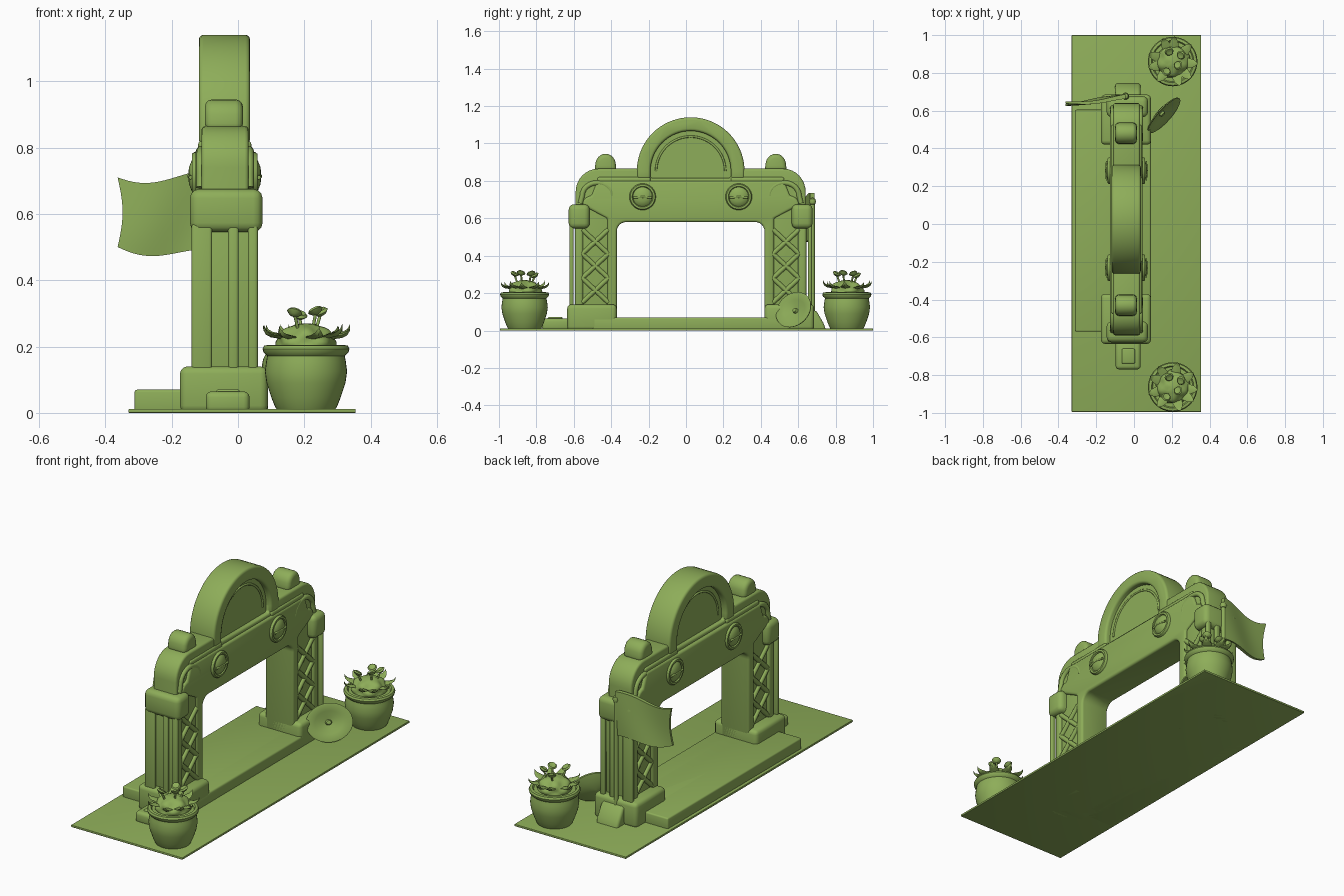
import bpy, bmesh, math, random
from mathutils import Vector, Matrix

if "Cube" in bpy.data.objects:
    bpy.data.objects.remove(bpy.data.objects["Cube"])

random.seed(4)
CY = 0.025  # symmetry line of the gateway
green = bpy.data.materials.new("leaf green")
green.diffuse_color = (0.27, 0.42, 0.10, 1)
green.use_nodes = True
green.node_tree.nodes["Principled BSDF"].inputs["Base Color"].default_value = green.diffuse_color


def finish(name, bm, bevel=0.0, seg=3):
    bmesh.ops.recalc_face_normals(bm, faces=bm.faces)
    if bevel:
        edges = [e for e in bm.edges if len(e.link_faces) == 2 and e.calc_face_angle() > 0.7]
        bmesh.ops.bevel(bm, geom=edges, offset=bevel, segments=seg, profile=0.5,
                        affect='EDGES', clamp_overlap=True)
    me = bpy.data.meshes.new(name)
    bm.to_mesh(me)
    bm.free()
    me.materials.append(green)
    ob = bpy.data.objects.new(name, me)
    bpy.context.collection.objects.link(ob)
    return ob


def box(name, x, y, z, bevel=0.015):
    bm = bmesh.new()
    bmesh.ops.create_cube(bm, size=1)
    y = sorted(y)
    for v in bm.verts:
        v.co = [a[0] + (c + 0.5) * (a[1] - a[0]) for a, c in zip((x, y, z), v.co)]
    return finish(name, bm, bevel)


def prism(name, outline, x0, x1, bevel=0.015):
    """Extrude a (y, z) outline along x."""
    bm = bmesh.new()
    f = bm.faces.new([bm.verts.new((x0, CY + y, z)) for y, z in outline])
    r = bmesh.ops.extrude_face_region(bm, geom=[f])
    bmesh.ops.translate(bm, vec=(x1 - x0, 0, 0),
                        verts=[v for v in r['geom'] if isinstance(v, bmesh.types.BMVert)])
    return finish(name, bm, bevel)


def arc(cy, cz, ry, rz, a0, a1, n):
    return [(cy + ry * math.cos(math.radians(a0 + (a1 - a0) * i / n)),
             cz + rz * math.sin(math.radians(a0 + (a1 - a0) * i / n))) for i in range(n + 1)]


def mirror(half):
    return half + [(-y, z) for y, z in reversed(half)]


def lathe(name, profile, matrix, n=32):
    bm = bmesh.new()
    rings = []
    for r, z in profile:
        rings.append([bm.verts.new((r * math.cos(2 * math.pi * i / n),
                                    r * math.sin(2 * math.pi * i / n), z)) for i in range(n)])
    for a, b in zip(rings, rings[1:]):
        for i in range(n):
            bm.faces.new((a[i], a[(i + 1) % n], b[(i + 1) % n], b[i]))
    bm.faces.new(rings[0])
    bm.faces.new(rings[-1])
    bm.transform(matrix)
    return finish(name, bm)


def tube(name, pts, r):
    cu = bpy.data.curves.new(name, 'CURVE')
    cu.dimensions = '3D'
    cu.bevel_depth = r
    cu.bevel_resolution = 3
    cu.use_fill_caps = True
    sp = cu.splines.new('POLY')
    sp.points.add(len(pts) - 1)
    for p, c in zip(sp.points, pts):
        p.co = (*c, 1)
    cu.materials.append(green)
    ob = bpy.data.objects.new(name, cu)
    bpy.context.collection.objects.link(ob)
    return ob


# Ground slab and raised walkway
box("ground_slab", (-0.33, 0.355), (-0.995, 1.0), (0, 0.012), 0.003)
box("walkway", (-0.312, 0.0), (-0.57, 0.605), (0, 0.07), 0.008)
box("sill", (-0.17, 0.09), (-0.5, 0.55), (0, 0.07), 0.01)

# Gateway body: rounded shoulders, opening, notch for the arched gable
inner = mirror([(0.395, 0.05)] + arc(0.345, 0.53, 0.05, 0.05, 0, 90, 6))[::-1]
outer = mirror([(0.615, 0.05)] + arc(0.495, 0.74, 0.12, 0.125, 0, 90, 8) +
               [(0.215, 0.865), (0.215, 0.815)])
prism("gateway_body", outer + inner, -0.11, 0.032, 0.012)
frame = mirror([(0.445, 0.05), (0.445, 0.60)] + arc(0.53, 0.67, 0.05, 0.05, 0, 90, 5)
               + [(0.50, 0.80)])
prism("opening_frame", frame + inner, -0.128, 0.046, 0.012)

# Arched gable: ring and recessed panel
ring = [(0.288, 0.81)] + arc(0, 0.852, 0.288, 0.288, 0, 180, 36) + [(-0.288, 0.81)]
ring += [(-0.215, 0.81)] + arc(0, 0.852, 0.215, 0.215, 180, 0, 32) + [(0.215, 0.81)]
prism("gable_ring", ring, -0.118, 0.036, 0.014)
prism("gable_panel", [(0.225, 0.79)] + arc(0, 0.852, 0.225, 0.225, 0, 180, 32)
      + [(-0.225, 0.79)], -0.085, 0.005, 0)
for x in (-0.085, 0.005):
    tube("gable_inner_trim", [(x, CY + y, z) for y, z in arc(0, 0.852, 0.185, 0.185, 0, 180, 30)], 0.006)

# Parts repeated on both pillars
for s, side in ((-1, "left"), (1, "right")):
    def Y(d):
        return CY + s * d
    box(side + "_plinth", (-0.175, 0.09), (Y(0.395), Y(0.66)), (0, 0.14), 0.022)
    box(side + "_outer_post", (-0.128, 0.046), (Y(0.575), Y(0.618)), (0.12, 0.60), 0.012)
    box(side + "_capital", (-0.145, 0.074), (Y(0.54), Y(0.652)), (0.545, 0.675), 0.028)
    for x0, x1 in ((-0.14, -0.078), (-0.03, 0.002), (0.03, 0.06)):
        box(side + "_slim_column", (x0, x1), (Y(0.626), Y(0.648)), (0.12, 0.57), 0.009)
    # finial on the shoulder
    fin = [(s * 0.455 + a, b) for a, b in [(-0.06, 0.85), (0.06, 0.85)]
           + arc(0, 0.885, 0.055, 0.06, 0, 180, 12)]
    prism(side + "_finial", fin, -0.10, 0.015, 0.022)
    # both faces: lattice, shoulder scroll, round lamp
    for x, f in ((0.034, 1), (-0.112, -1)):
        for i in range(3):
            z0, z1 = 0.15 + i * 0.13, 0.28 + i * 0.13
            tube(side + "_lattice_bar", [(x, Y(0.44), z0), (x, Y(0.58), z1)], 0.013)
            tube(side + "_lattice_bar", [(x, Y(0.58), z0), (x, Y(0.44), z1)], 0.013)
        tube(side + "_scroll", [(x, Y(y), z) for y, z in
             [(0.59, 0.68)] + arc(0.50, 0.72, 0.08, 0.07, 0, 180, 12)], 0.014)
        lamp = [(0.071, -0.04), (0.071, 0.012), (0.066, 0.019), (0.056, 0.019),
                (0.052, 0.013), (0.045, 0.02), (0.025, 0.028), (0.002, 0.03)]
        m = Matrix.Translation((0.04 if f > 0 else -0.12, Y(0.257), 0.715)) @ \
            Matrix.Rotation(f * math.pi / 2, 4, 'Y')
        lathe(side + "_lamp", lamp, m)
        xl = 0.063 if f > 0 else -0.143
        tube(side + "_lamp_lid", [(xl, Y(0.207), 0.71), (xl + f * 0.004, Y(0.257), 0.714),
                                  (xl, Y(0.307), 0.71)], 0.006)
    box(side + "_cornice", (-0.12, 0.04), (Y(0.215), Y(0.50)), (0.79, 0.82), 0.01)

# End feet
box("left_foot", (-0.097, 0.035), (-0.77, -0.62), (0, 0.065), 0.018)
box("left_foot_cap", (-0.065, 0.005), (-0.74, -0.66), (0.05, 0.072), 0.008)
prism("right_foot", [(0.62, 0), (0.725, 0), (0.71, 0.04), (0.675, 0.10), (0.62, 0.13)],
      -0.10, 0.035, 0.015)

# Flag and pole
tube("flag_pole", [(-0.045, 0.677, 0.03), (-0.045, 0.677, 0.69)], 0.012)
lathe("pole_knob", [(0.002, -0.02), (0.014, -0.014), (0.019, 0), (0.014, 0.014), (0.002, 0.02)],
      Matrix.Translation((-0.045, 0.677, 0.69)), 16)
bm = bmesh.new()
N, M = 20, 10
grid = {}
for side in (0, 1):
    for i in range(N + 1):
        for j in range(M + 1):
            u, v = i / N, j / M
            x = -0.045 - u * (0.318 - 0.015 * math.sin(math.pi * v))
            zc = 0.605 - 0.028 * math.sin(math.pi * (u * 1.5 - 0.5)) * (0.3 + 0.7 * u)
            z = zc + (v - 0.5) * (0.245 - 0.035 * u)
            y = 0.668 - 0.03 * u + 0.008 * math.sin(5 * u + 2 * v)
            grid[side, i, j] = bm.verts.new((x, y + (side - 0.5) * (0.024 - 0.012 * u), z))
for i in range(N):
    for j in range(M):
        for k in (0, 1):
            bm.faces.new([grid[k, i, j], grid[k, i + 1, j], grid[k, i + 1, j + 1], grid[k, i, j + 1]])
rim = [(i, 0) for i in range(N)] + [(N, j) for j in range(M)] + \
      [(i, M) for i in range(N, 0, -1)] + [(0, j) for j in range(M, 0, -1)]
for a, b in zip(rim, rim[1:] + rim[:1]):
    bm.faces.new([grid[0, *a], grid[0, *b], grid[1, *b], grid[1, *a]])
finish("flag", bm)

# Leaning dish
n = Vector((0.70, -0.63, 0.34)).normalized()
d = Vector((0.67, 0.745, 0)).normalized()
d = (d - n * d.dot(n)).normalized()
m = Matrix((d, n.cross(d), n)).transposed().to_4x4()
m = Matrix.Translation((0.153, 0.58, 0.108)) @ m @ Matrix.Diagonal((1.22, 1, 1, 1))
lathe("leaning_dish", [(0.003, -0.022), (0.06, -0.012), (0.098, 0.004), (0.1, 0.01), (0.094, 0.012),
                       (0.06, 0.0), (0.014, -0.01), (0.01, 0.002), (0.002, 0.004)], m, 40)

# Flower pots with plants
pot = [(0.085, 0.005), (0.094, 0.02), (0.104, 0.045), (0.119, 0.09), (0.124, 0.125), (0.12, 0.155),
       (0.117, 0.172), (0.128, 0.182), (0.131, 0.193), (0.126, 0.203), (0.112, 0.205),
       (0.106, 0.196), (0.002, 0.2)]
for side, py in (("left", -0.863), ("right", 0.86)):
    base = Matrix.Translation((0.205, py, 0))
    lathe(side + "_pot", pot, base, 40)
    bm = bmesh.new()
    bmesh.ops.create_icosphere(bm, subdivisions=4, radius=1)
    for v in bm.verts:
        a = math.atan2(v.co.y, v.co.x)
        v.co *= 1 + 0.09 * math.sin(5 * a) * math.sin(6 * v.co.z + 1)
    bm.transform(base @ Matrix.Translation((0, 0, 0.205)) @ Matrix.Diagonal((0.088, 0.088, 0.065, 1)))
    finish(side + "_bush", bm)
    # pointed leaves curling over the rim
    for k in range(9):
        bm = bmesh.new()
        h = random.uniform(0.9, 1.1)
        rows = []
        for r, z, w in ((0.05, 0.215, 0.02), (0.085, 0.232, 0.026), (0.11, 0.236, 0.02),
                        (0.125, 0.244, 0.011), (0.133, 0.258, 0.001)):
            z = 0.2 + (z - 0.2) * h
            rows.append([bm.verts.new(c) for c in
                         ((r, -w, z), (r, 0, z + 0.006), (r, w, z), (r, 0, z - 0.008))])
        for a, b in zip(rows, rows[1:]):
            for i in range(4):
                bm.faces.new((a[i], a[(i + 1) % 4], b[(i + 1) % 4], b[i]))
        bm.faces.new(rows[0])
        bm.faces.new(rows[-1])
        bm.transform(base @ Matrix.Rotation(k * math.tau / 9 + random.uniform(-0.15, 0.15), 4, 'Z'))
        finish(side + "_leaf", bm)
    # sprouts with small buds
    for dx, dy, z in ((-0.035, -0.055, 0.3), (0.045, 0.035, 0.302), (-0.02, 0.055, 0.292),
                      (0.03, -0.02, 0.305)):
        p = Vector((0.205 + dx, py + dy, z))
        tube(side + "_stem", [(0.205 + dx * 0.6, py + dy * 0.6, 0.24), p], 0.005)
        bud = Matrix.Translation(p) @ Matrix.Rotation(0.5, 4, Vector((dy, -dx, 0.01)).normalized())
        lathe(side + "_bud", [(0.002, -0.01), (0.014, -0.006), (0.024, 0.004), (0.018, 0.011),
                              (0.002, 0.008)], bud, 12)

# Smooth shading with sharp edges kept
for ob in bpy.context.collection.objects:
    if ob.type == 'MESH':
        ob.select_set(True)
        bpy.context.view_layer.objects.active = ob
bpy.ops.object.shade_smooth_by_angle(angle=math.radians(40))
